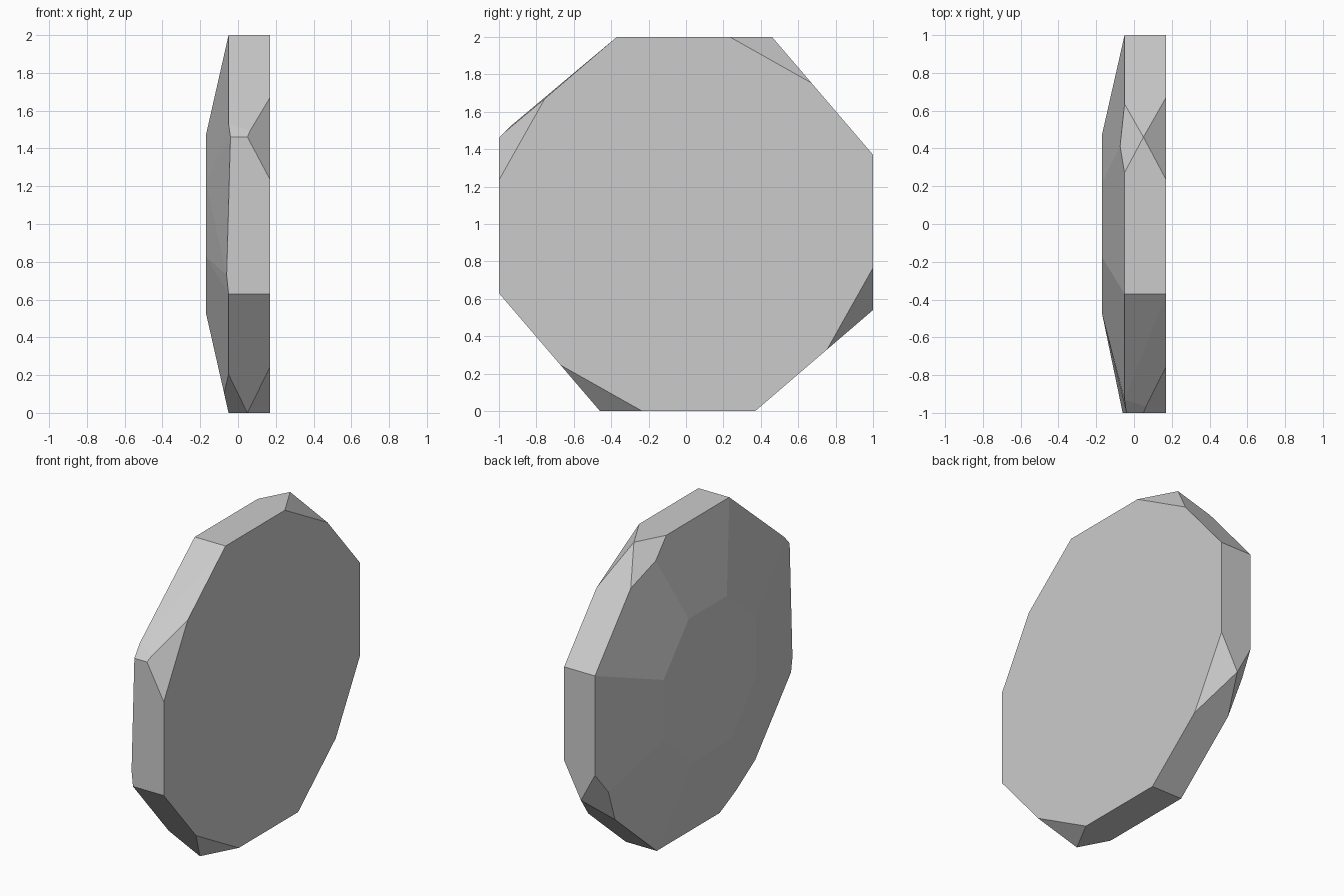
import bpy, bmesh
from mathutils import Vector

cube = bpy.data.objects.get("Cube")
if cube:
    bpy.data.objects.remove(cube)

FLAT, GIRDLE, TABLE = 0.17, -0.05, -0.17


def quarter_turns(y, z):
    """The point turned about the disc axis in four quarter steps."""
    turns = []
    for _ in range(4):
        turns.append((y, z))
        y, z = z, -y
    return turns


# Octagonal outline, centred on the disc axis
outline = quarter_turns(-0.37, 1) + quarter_turns(0.46, 1)
cut_corner = (-1, 0.46)

# Flat face, girdle ring and smaller table
points = []
for y, z in outline:
    girdle = -0.04 if (y, z) == cut_corner else GIRDLE
    points += [(FLAT, y, z), (girdle, y, z), (TABLE, y * 0.47, z * 0.47)]
# Slight unevenness of the front girdle edge
points += [(-0.06, -1, -0.27), (GIRDLE, -0.93, 0.53)]

bm = bmesh.new()
for p in points:
    bm.verts.new(p)
bmesh.ops.convex_hull(bm, input=bm.verts[:])
loose = [v for v in bm.verts if not v.link_faces]
bmesh.ops.delete(bm, geom=loose, context='VERTS')


def slice_off(point, normal):
    """Cut away everything beyond a plane and close the cut."""
    geom = bm.verts[:] + bm.edges[:] + bm.faces[:]
    cut = bmesh.ops.bisect_plane(bm, geom=geom, dist=1e-5, plane_co=point,
                                 plane_no=normal, clear_outer=True)
    edges = [e for e in cut["geom_cut"] if isinstance(e, bmesh.types.BMEdge)]
    bmesh.ops.contextual_create(bm, geom=edges)


# Chamfers on alternate corners, towards the flat face and the table
corners = quarter_turns(0.46, 1)
directions = quarter_turns(0.49, 0.87)
for (y, z), (dy, dz) in zip(corners, directions):
    for side in (1, -1):
        if side < 0 and y == -1:
            continue
        slice_off(Vector((0.05, y, z)), Vector((side * 0.92, dy, dz)).normalized())

bmesh.ops.dissolve_limit(bm, angle_limit=0.01, verts=bm.verts[:], edges=bm.edges[:])
bmesh.ops.recalc_face_normals(bm, faces=bm.faces[:])
bmesh.ops.translate(bm, verts=bm.verts[:], vec=(0, 0, 1))

mesh = bpy.data.meshes.new("faceted_disc")
bm.to_mesh(mesh)
bm.free()
disc = bpy.data.objects.new("faceted_disc", mesh)
bpy.context.collection.objects.link(disc)

# Plain grey surface
grey = bpy.data.materials.new("light_grey")
grey.use_nodes = True
colour = (0.6, 0.6, 0.6, 1)
grey.diffuse_color = colour
grey.node_tree.nodes["Principled BSDF"].inputs["Base Color"].default_value = colour
mesh.materials.append(grey)
